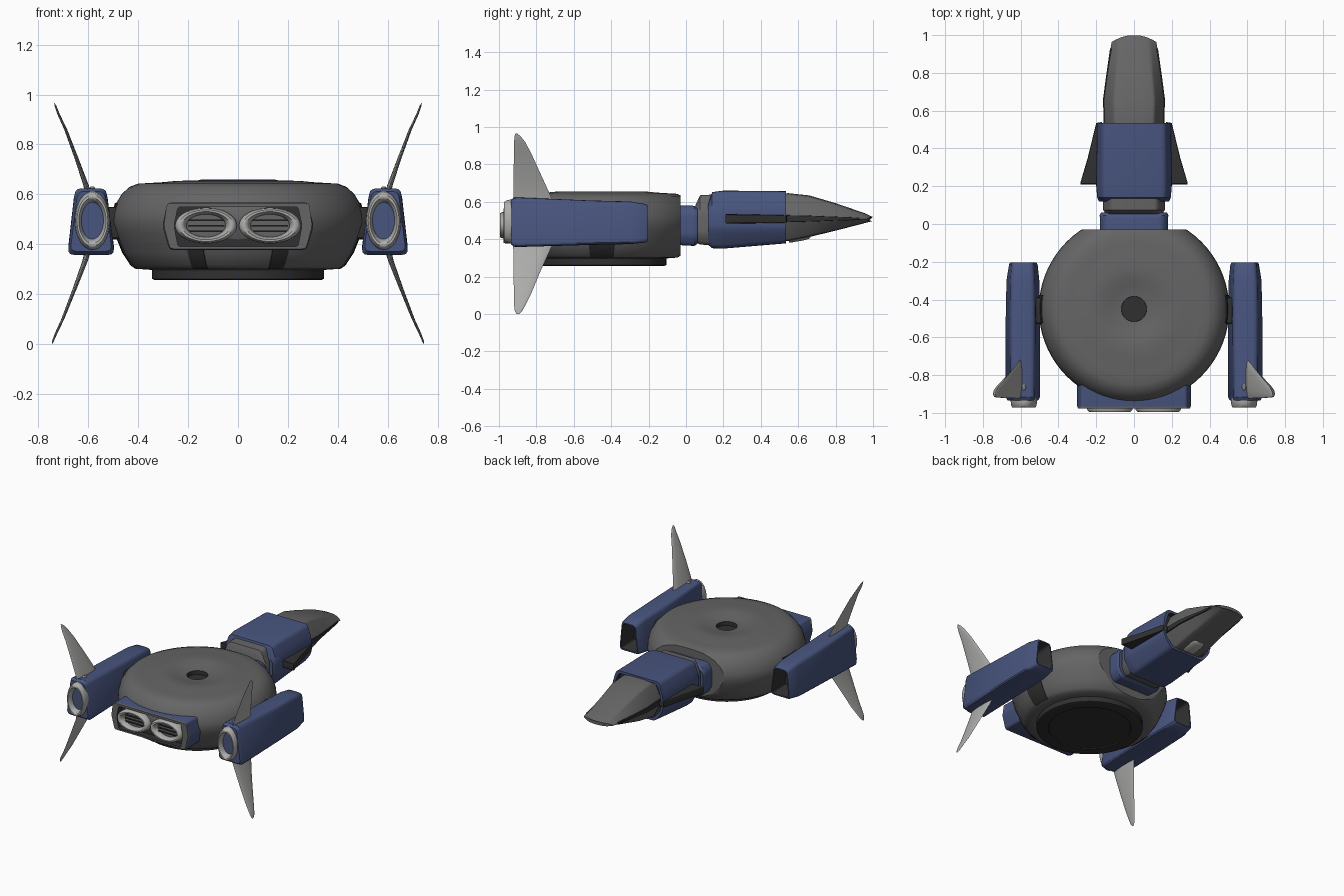
import bpy, bmesh
from math import sin, cos, pi, radians
from mathutils import Vector

if "Cube" in bpy.data.objects:
    bpy.data.objects.remove(bpy.data.objects["Cube"])


def material(name, rgb):
    m = bpy.data.materials.new(name)
    m.diffuse_color = (*rgb, 1)
    m.use_nodes = True
    m.node_tree.nodes["Principled BSDF"].inputs["Base Color"].default_value = m.diffuse_color
    return m


HULL = material("hull_grey", (0.13, 0.13, 0.13))
BLUE = material("blue", (0.065, 0.09, 0.21))
DARK = material("dark", (0.03, 0.03, 0.03))
LIGHT = material("light_grey", (0.42, 0.42, 0.41))


def skin(name, rings, mats, bands=None, caps=(0, 0), mirror=False, angle=32, cut=None):
    """Bridge closed rings of 3D points, cap both ends; bands gives a material per band."""
    bm = bmesh.new()
    loops = [[bm.verts.new(p) for p in r] for r in rings]
    n = len(loops[0])
    for k, (a, b) in enumerate(zip(loops, loops[1:])):
        for i in range(n):
            f = bm.faces.new((a[i], a[(i + 1) % n], b[(i + 1) % n], b[i]))
            f.material_index = bands[k] if bands else 0
    for loop, c in ((loops[0], caps[0]), (loops[-1], caps[1])):
        bm.faces.new(loop).material_index = c
    if cut is not None:  # flat cut at y = cut
        geom = bm.verts[:] + bm.edges[:] + bm.faces[:]
        bmesh.ops.bisect_plane(bm, geom=geom, plane_co=(0, cut, 0), plane_no=(0, 1, 0), clear_outer=True)
        bmesh.ops.edgeloop_fill(bm, edges=[e for e in bm.edges if e.is_boundary])
    bmesh.ops.recalc_face_normals(bm, faces=bm.faces)
    me = bpy.data.meshes.new(name)
    bm.to_mesh(me)
    bm.free()
    for m in mats:
        me.materials.append(m)
    me.shade_smooth()
    me.set_sharp_from_angle(angle=radians(angle))
    ob = bpy.data.objects.new(name, me)
    bpy.context.collection.objects.link(ob)
    if mirror:
        ob.modifiers.new("mirror", 'MIRROR').use_mirror_merge = False
    return ob


def rounded(corners, r, n=3):
    """Polygon with rounded corners."""
    out = []
    pts = [Vector(c) for c in corners]
    for i, p in enumerate(pts):
        d0, d1 = pts[i - 1] - p, pts[(i + 1) % len(pts)] - p
        a = p + d0.normalized() * min(r, d0.length * .45)
        b = p + d1.normalized() * min(r, d1.length * .45)
        for k in range(n + 1):
            t = k / n
            out.append(a * (1 - t) ** 2 + p * 2 * t * (1 - t) + b * t * t)
    return out


def section(y, half, r=.015, bow=0):
    """Symmetric rounded section from a half outline listed top to bottom."""
    full = half + [(-x, z) for x, z in reversed(half)]
    return [(p.x, y - bow * p.x ** 2, p.y) for p in rounded(full, r)]


def body(wt, wm, wb, zt, zm, zb, t=.03):
    return [(wt, zt), (wm, zm + t), (wm, zm - t), (wb, zb)]


# ---- saucer hull
CY = -0.45
rim = [(.40, .643), (.435, .630), (.465, .602), (.488, .565), (.5, .525), (.504, .49),
       (.49, .445), (.458, .365), (.425, .315), (.405, .302)]
prof = [(.066, .605), (.067, .632), (.09, .634), (.13, .642), (.17, .651), (.21, .655),
        (.25, .654), (.30, .649), (.35, .646)] + rim + [(.35, .298)]


def turn(r, z, a):
    return (r * cos(a), CY + r * sin(a), z)


N = 72
skin("saucer_hull", [[turn(r, z, 2 * pi * i / N) for i in range(N)] for r, z in prof],
     [HULL, DARK], caps=(1, 0), bands=[1] + [0] * (len(prof) - 2), cut=-0.03)
base = [(.345, .31), (.345, .262), (.335, .258), (.27, .258), (.265, .264), (.21, .264)]
skin("belly_plate", [[turn(r, z, 2 * pi * i / N) for i in range(N)] for r, z in base], [DARK])


# ---- dark straps wrapping the lower hull, and nacelle pylons
def strap(name, mid, half, part):
    loop = [(r + .005, z) for r, z in part] + [(r - .02, z) for r, z in reversed(part)]
    skin(name, [[turn(r, z, mid + half * (k / 3 - 1)) for r, z in loop] for k in range(7)],
         [DARK], mirror=True)


strap("side_strap", 0, .15, rim[3:])
strap("rear_strap", radians(-68.5), .075, rim[5:])
skin("nacelle_pylon", [[(x, p.x, p.y) for p in rounded([(-.53, .42), (-.39, .42), (-.39, .55), (-.53, .55)], .02)]
                       for x in (.44, .54)], [DARK], mirror=True)

# ---- rear engine block with recessed frame
outer = [(.278, .568), (.303, .475), (.275, .378)]
lip = [(.285, .565), (.297, .475), (.272, .382)]
inner = [(.240, .55), (.256, .475), (.240, .392)]
skin("engine_block", [section(-.72, outer), section(-.965, outer), section(-.977, lip),
                      section(-.977, inner, .01), section(-.93, inner, .01)],
     [BLUE, HULL, DARK], bands=[0, 1, 1, 2], caps=(0, 2))


def nozzle(name, cx, cz, sx, sz, y0, y1, disc):
    """Oval ring with an inner disc, pointing to -y."""
    d = y0 - y1
    pr = [(.97, y0), (1, y0 - d * .55), (.96, y0 - d * .85), (.88, y1), (.78, y1),
          (.70, y1 + d * .15), (.64, y1 + d * .4), (.63, y1 + d * .55)]
    skin(name, [[(cx + r * sx * cos(2 * pi * i / 40), y, cz + r * sz * sin(2 * pi * i / 40))
                 for i in range(40)] for r, y in pr], [LIGHT, disc], caps=(0, 1), mirror=True, angle=50)


nozzle("main_nozzle", .128, .475, .124, .072, -.925, -.995, HULL)
nozzle("nacelle_nozzle", .583, .495, .07, .117, -.90, -.972, BLUE)
# cross bars in the main nozzles
for k in (-1, 0, 1):
    skin(f"nozzle_bar_{k + 2}", [[(x, y, .475 + k * .022 + z) for y, z in
         ((-.965, -.003), (-.965, .003), (-.945, .003), (-.945, -.003))] for x in (.055, .201)],
         [DARK], mirror=True)


# ---- nacelles with hollow intakes
def nac(y, zb, zt, b0, b1, t0, t1, r=.025):
    return [(p.x, y, p.y) for p in rounded([(b0, zb), (b1, zb), (t1, zt), (t0, zt)], r)]


skin("nacelle", [nac(-.935, .372, .612, .505, .672, .535, .642), nac(-.915, .358, .624, .494, .682, .528, .652),
                 nac(-.5, .370, .607, .494, .682, .525, .655), nac(-.3, .374, .602, .498, .678, .528, .652),
                 nac(-.215, .383, .588, .507, .664, .533, .645), nac(-.205, .39, .582, .512, .659, .537, .64),
                 nac(-.205, .398, .574, .520, .651, .543, .633, .018),
                 nac(-.32, .42, .55, .54, .63, .555, .615, .018)],
     [BLUE, DARK], bands=[0, 0, 0, 0, 0, 0, 1], caps=(0, 1), mirror=True)


# ---- swept fins: rows of x, z, trailing y, leading y, half thickness
def fin(name, rows):
    rings = []
    for x, z, y0, y1, t in rows:
        c, h = (y0 + y1) / 2, (y1 - y0) / 2
        rings.append([(x + t * sin(2 * pi * i / 12), c + h * cos(2 * pi * i / 12), z) for i in range(12)])
    skin(name, rings, [LIGHT], mirror=True, angle=60)


fin("upper_fin", [(.60, .60, -.925, -.71, .013), (.608, .635, -.923, -.725, .011), (.645, .74, -.922, -.773, .008),
                  (.69, .86, -.92, -.828, .006), (.718, .92, -.919, -.86, .005),
                  (.73, .952, -.917, -.885, .004), (.735, .966, -.912, -.905, .001)])
fin("lower_fin", [(.60, .38, -.925, -.71, .013), (.612, .335, -.923, -.73, .011), (.655, .22, -.922, -.782, .008),
                  (.702, .10, -.92, -.832, .006), (.728, .045, -.919, -.86, .005),
                  (.74, .015, -.915, -.877, .004), (.745, 0, -.905, -.893, .001)])
skin("nacelle_stud", [[(.583 + r * cos(pi * i / 6), -.865 + 1.6 * r * sin(pi * i / 6), z) for i in range(12)]
                      for r, z in ((.011, .61), (.011, .626), (.006, .632))], [LIGHT], mirror=True)

# ---- neck
skin("neck_collar", [section(y, body(w - .03, w, w - .03, zt, .48, zb, .06), .02) for y, w, zt, zb in
                     ((-.06, .18, .58, .37), (.03, .18, .58, .365), (.045, .182, .578, .365), (.062, .175, .565, .375))],
     [BLUE])
skin("neck_core", [section(y, body(.11, .14, .11, .56, .48, .39)) for y in (-.05, .16)], [DARK])
skin("neck_ring", [section(y, body(w - .04, w, w - .03, zt, .49, zb, .06), .02) for y, w, zt, zb in
                   ((.052, .15, .585, .385), (.075, .163, .635, .372), (.16, .163, .64, .365))], [HULL])

# ---- forward fuselage shell with dark front rim
skin("fuselage_shell", [section(y, body(wt, wm, wb, zt, .51, zb, .05), .025) for y, wt, wm, wb, zt, zb in
                        ((.118, .14, .185, .13, .59, .37), (.14, .165, .195, .14, .652, .352),
                         (.20, .168, .20, .14, .66, .35), (.535, .165, .195, .135, .657, .378),
                         (.535, .148, .178, .118, .64, .394), (.50, .146, .175, .116, .637, .396))],
     [BLUE, DARK], bands=[0, 0, 0, 0, 1], caps=(0, 1))
# side vanes, swept outward toward the back
skin("side_vane", [[(x, p.x, p.y) for p in rounded([(.21, .483), (y, .488), (y, .528), (.21, .535)], .01)]
                   for x, y in ((.17, .54), (.20, .535), (.245, .35), (.282, .225))], [DARK], mirror=True)


# ---- nose cone with bowed tip
def nose(y, w, zt, zm, zb, bow=0):
    h = zt - zb
    return section(y, [(w * .3, zt), (w * .68, zt - h * .03), (w, zm + h * .06), (w, zm - h * .06),
                       (w * .65, zb + h * .02), (w * .3, zb)], .012, bow)


skin("nose_cone", [nose(.48, .155, .645, .515, .388), nose(.55, .157, .646, .515, .39),
                   nose(.66, .16, .634, .513, .412), nose(.80, .143, .593, .511, .446, .5),
                   nose(.96, .124, .538, .509, .487, 2), nose(1.0, .118, .519, .507, .497, 2.6)], [HULL])
skin("nose_ridge", [section(y, [(w, .51 + t), (w, .51 - t)], .004, b) for y, w, t, b in
                    ((.48, .159, .02, 0), (.66, .164, .016, 0), (.80, .147, .011, .5), (.96, .127, .006, 2))], [DARK])
# chin sensor
skin("chin_sensor", [[(.052 * s * cos(pi * i / 10), y + .2 * (z - .40), z - .004 + .02 * s * sin(pi * i / 10))
                      for i in range(20)] for y, s, z in
                     ((.55, .85, .404), (.56, 1, .406), (.635, 1, .42), (.652, .9, .424), (.66, .6, .425))], [LIGHT])
